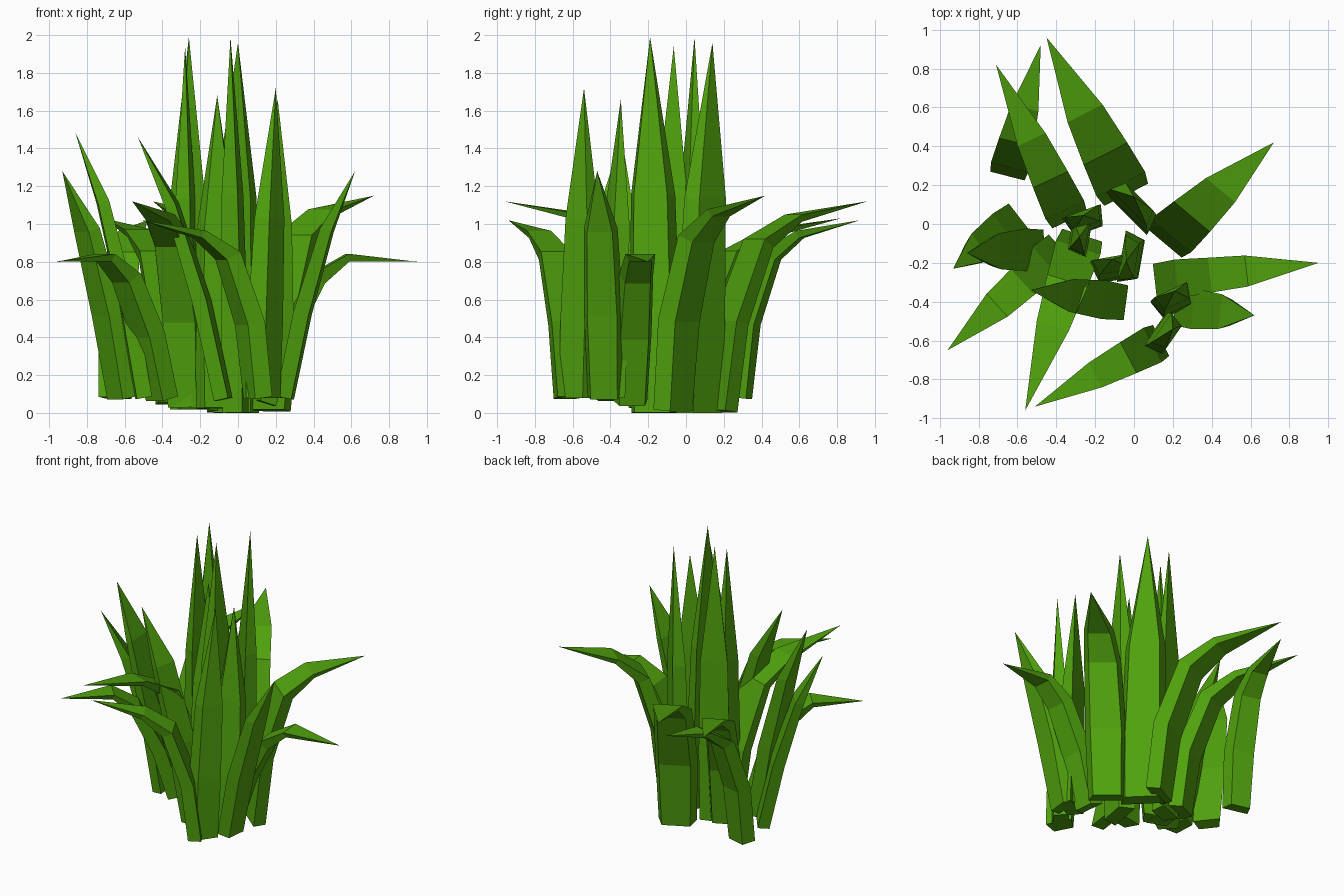
import bpy
import bmesh
from math import hypot, radians
from mathutils import Vector, Matrix

cube = bpy.data.objects.get("Cube")
if cube:
    bpy.data.objects.remove(cube, do_unlink=True)

# One flat leaf colour
leaf_green = bpy.data.materials.new("leaf_green")
leaf_green.use_nodes = True
leaf_colour = (0.08, 0.36, 0.004, 1)
leaf_green.diffuse_color = leaf_colour
shader = next(n for n in leaf_green.node_tree.nodes if n.type == "BSDF_PRINCIPLED")
shader.inputs["Base Color"].default_value = leaf_colour
shader.inputs["Roughness"].default_value = 0.8

# Blade habits: (share of reach, share of height, width factor, thickness) per ring
HABITS = {
    "upright": [(0, 0, 0.95, 0.1), (0.2, 0.25, 1, 0.1), (0.55, 0.58, 0.88, 0.08)],
    "leaning": [(0, 0, 0.9, 0.08), (0.25, 0.37, 1, 0.08), (0.6, 0.74, 0.85, 0.06)],
    "drooping": [(0, 0, 0.9, 0.09), (0.07, 0.42, 1, 0.09),
                 (0.26, 0.8, 0.9, 0.08), (0.5, 0.92, 0.72, 0.04)],
    "bent": [(0, 0, 0.9, 0.09), (0.14, 0.47, 1, 0.09),
             (0.34, 0.88, 0.9, 0.08), (0.54, 1.03, 0.8, 0.04)],
}


def blade(name, habit, base, tip, width, facing=None):
    """Tapered blade from a base on the ground plan to a pointed tip."""
    # Outer blades start a little above the ground
    lift = max(0, min(0.08, 0.3 * hypot(base[0] + 0.02, base[1]) - 0.05))
    start = Vector((base[0], base[1], lift))
    end = Vector(tip)
    span = end - start
    if facing is None:
        outward = Vector((span.x, span.y, 0)).normalized()
    else:
        outward = Matrix.Rotation(radians(facing), 3, "Z") @ Vector((1, 0, 0))
    side = outward.cross(Vector((0, 0, 1)))

    rings = HABITS[habit]
    path = [start + Vector((span.x * r, span.y * r, span.z * h)) for r, h, w, t in rings]
    path.append(end)

    bm = bmesh.new()
    loops = []
    for i, (r, h, factor, thick) in enumerate(rings):
        along = (path[i + 1] - path[max(i - 1, 0)]).normalized()
        normal = side.cross(along).normalized()
        half = side * width * factor / 2
        out = normal * thick / 2
        corners = (out + half, out - half, -out - half * 0.75, -out + half * 0.75)
        loops.append([bm.verts.new(path[i] + c) for c in corners])
    bm.faces.new(loops[0])
    for low, high in zip(loops, loops[1:]):
        for k in range(4):
            n = (k + 1) % 4
            bm.faces.new((low[k], low[n], high[n], high[k]))
    point = bm.verts.new(end)
    for k in range(4):
        bm.faces.new((loops[-1][k], loops[-1][(k + 1) % 4], point))
    bmesh.ops.recalc_face_normals(bm, faces=bm.faces)

    mesh = bpy.data.meshes.new(name)
    bm.to_mesh(mesh)
    bm.free()
    mesh.materials.append(leaf_green)
    bpy.context.collection.objects.link(bpy.data.objects.new(name, mesh))


# Tall upright blades in the middle
blade("tall_blade_right_back", "upright", (-0.25, 0.01), (-0.26, 0.045, 1.99), 0.21, facing=-70)
blade("tall_blade_right", "upright", (-0.28, -0.07), (-0.28, -0.065, 1.94), 0.19, facing=170)
blade("tall_blade_centre", "upright", (-0.01, -0.17), (-0.04, -0.19, 1.99), 0.27, facing=-10)
blade("tall_blade_back", "upright", (0, 0.08), (0, 0.14, 1.96), 0.3, facing=45)
blade("tall_blade_front", "upright", (-0.1, -0.24), (-0.11, -0.18, 1.68), 0.24, facing=-80)
blade("tall_blade_left_front", "upright", (0.14, -0.58), (0.2, -0.54, 1.72), 0.21, facing=-35)
blade("tall_blade_left", "upright", (0.2, -0.41), (0.21, -0.345, 1.66), 0.21, facing=-65)

# Leaning blades around them
blade("leaning_blade_left", "leaning", (0.25, -0.43), (0.62, -0.47, 1.28), 0.21)
blade("leaning_blade_far_right", "leaning", (-0.62, 0.01), (-0.93, -0.23, 1.28), 0.2)
blade("leaning_blade_right", "leaning", (-0.5, -0.13), (-0.86, -0.15, 1.48), 0.22)
blade("leaning_blade_front", "leaning", (-0.08, -0.4), (-0.53, -0.34, 1.46), 0.2)

# Drooping outer blades
blade("drooping_blade_back", "drooping", (-0.06, 0.19), (-0.45, 0.96, 1.12), 0.28)
blade("drooping_blade_back_right", "drooping", (-0.35, 0.06), (-0.71, 0.82, 1.03), 0.22)
blade("drooping_blade_far_back", "drooping", (-0.64, 0.29), (-0.48, 0.92, 1.02), 0.2)
blade("drooping_blade_left", "drooping", (0.18, -0.06), (0.72, 0.42, 1.15), 0.27, facing=50)
blade("drooping_blade_far_front", "drooping", (0.1, -0.62), (-0.51, -0.94, 1.02), 0.2)
blade("drooping_blade_front", "drooping", (-0.28, -0.1), (-0.56, -0.96, 1.12), 0.24)
blade("bent_blade_left", "bent", (0.15, -0.29), (0.95, -0.2, 0.8), 0.2)
blade("bent_blade_right", "bent", (-0.41, -0.15), (-0.96, -0.65, 0.8), 0.2)
